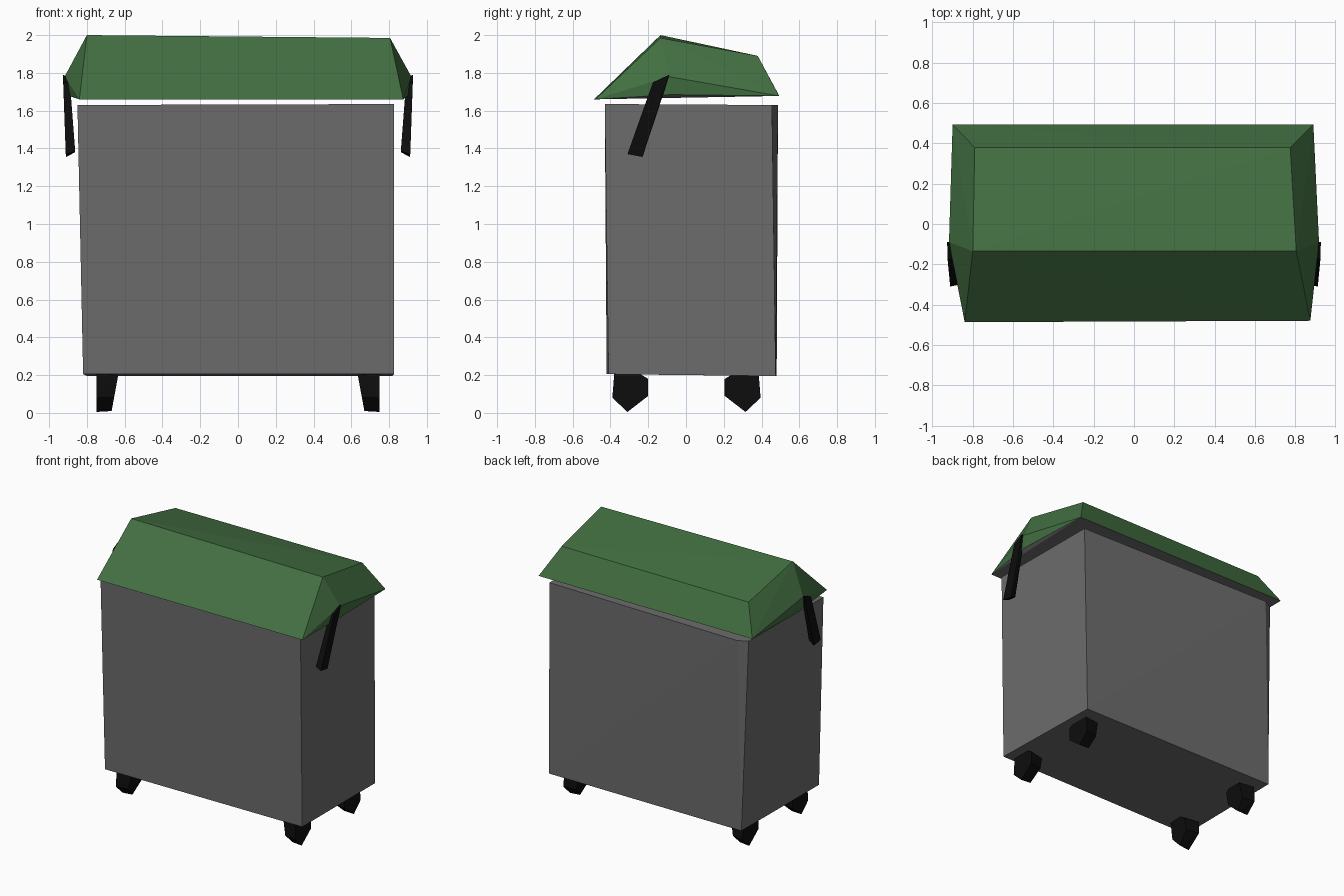
import bpy, bmesh

if "Cube" in bpy.data.objects:
    bpy.data.objects.remove(bpy.data.objects["Cube"])


def material(name, rgb):
    m = bpy.data.materials.new(name)
    m.diffuse_color = (*rgb, 1)
    m.use_nodes = True
    m.node_tree.nodes["Principled BSDF"].inputs["Base Color"].default_value = m.diffuse_color
    return m


grey = material("bin_grey", (0.15, 0.15, 0.15))
green = material("lid_green", (0.055, 0.16, 0.053))
black = material("rubber_black", (0.004, 0.004, 0.004))


def hull(name, points, mats, rule=None):
    """Faceted convex solid spanning a few corner points."""
    bm = bmesh.new()
    for p in points:
        bm.verts.new(p)
    bmesh.ops.convex_hull(bm, input=bm.verts[:])
    bmesh.ops.recalc_face_normals(bm, faces=bm.faces[:])
    if rule:
        for f in bm.faces:
            f.material_index = rule(f)
    bmesh.ops.dissolve_limit(bm, angle_limit=0.01, verts=bm.verts[:],
                             edges=bm.edges[:], delimit={'MATERIAL'})
    me = bpy.data.meshes.new(name)
    bm.to_mesh(me)
    bm.free()
    for m in mats:
        me.materials.append(m)
    ob = bpy.data.objects.new(name, me)
    bpy.context.collection.objects.link(ob)
    return ob


# Body: slightly crooked box with one back corner clipped at the top
hull("body", [(-.82, -.42, .205), (.825, -.41, .205), (.815, .475, .195), (-.80, .48, .195),
              (-.85, -.43, 1.63), (.825, -.43, 1.635), (.825, .455, 1.63),
              (-.84, .45, 1.63), (-.77, .487, 1.63)], [grey])

# Lid: ridged roof with pointed sides and a grey underside
lid = [(-.84, -.487, 1.66), (.875, -.48, 1.66),
       (-.80, -.135, 2.0), (.805, -.135, 1.985),
       (-.79, .38, 1.885), (.775, .38, 1.89),
       (-.90, .493, 1.68), (.89, .493, 1.678)]
for s in (-1, 1):
    lid += [(s * .918, -.09, 1.78), (s * .908, -.08, 1.685)]
hull("lid", lid, [green, grey], lambda f: 1 if f.normal.z < -.8 else 0)

# Lid arms and wheels on both sides
wheel = [(-.38, .205), (-.39, .08), (-.31, .005), (-.20, .09), (-.20, .18), (-.25, .21)]
for s, side in ((-1, "left"), (1, "right")):
    hull("lid_arm_" + side,
         [(s * x, y, z) for x, y, z in (
             (.927, -.09, 1.79), (.905, -.09, 1.78), (.925, -.175, 1.75), (.89, -.17, 1.75),
             (.91, -.23, 1.355), (.912, -.31, 1.37), (.862, -.30, 1.385), (.862, -.24, 1.38))],
         [black])
    for d, end in ((1, "front"), (-1, "back")):
        pts = []
        for y, z in wheel:
            # tread leans a little so the wheel is narrower below
            y = d * y + (.005 if d < 0 else 0)
            pts += [(s * .75, y, z),
                    (s * (.67 - .035 * z / .2), -.3 * d + (y + .3 * d) * .8, .1 + (z - .1) * .95)]
        hull("wheel_%s_%s" % (end, side), pts, [black])
